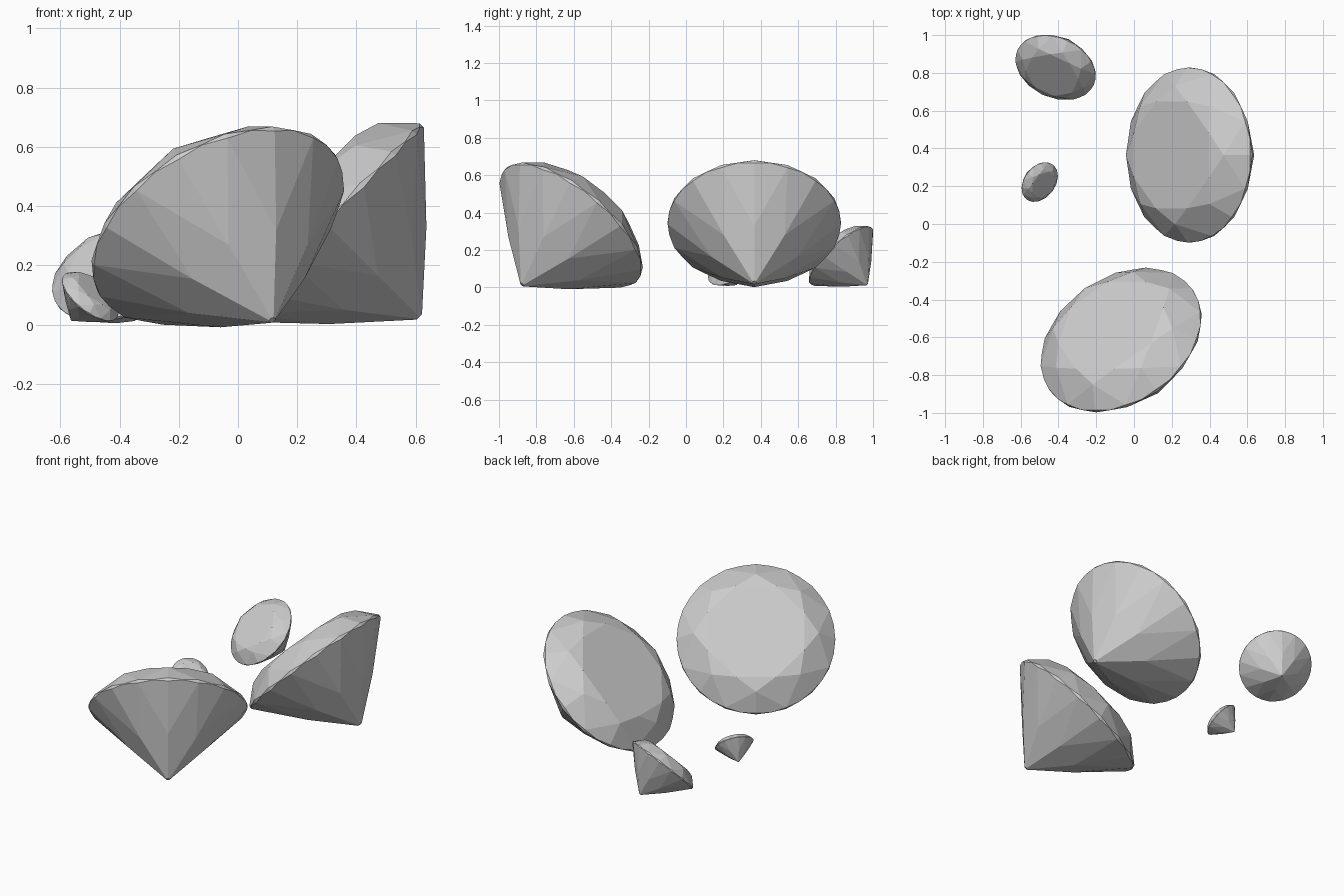
import bpy, bmesh
from math import radians, cos, sin, tan
from mathutils import Vector, Matrix

if "Cube" in bpy.data.objects:
    bpy.data.objects.remove(bpy.data.objects["Cube"])

GIRDLE = 0.022            # half thickness of the girdle (radius = 1)
TABLE_R, TABLE_Z = 0.66, 0.29
STAR_R = 0.79
CULET_Z = -1.0
FORK_R = 0.50


def polar(r, deg, z):
    a = radians(deg)
    return Vector((r * cos(a), r * sin(a), z))


def cut(bm, a, b, c):
    """Slice off everything outside the plane through three points."""
    n = (b - a).cross(c - a).normalized()
    if n.dot(a) < 0:
        n.negate()
    geom = bm.verts[:] + bm.edges[:] + bm.faces[:]
    res = bmesh.ops.bisect_plane(bm, geom=geom, dist=1e-5, plane_co=a,
                                 plane_no=n, clear_outer=True)
    edges = [e for e in res['geom_cut']
             if isinstance(e, bmesh.types.BMEdge) and e.is_boundary]
    if len(edges) > 2:
        bmesh.ops.contextual_create(bm, geom=edges)


def side_points(sign, inner_r, inner_z, split_r, deg):
    """Kite facet tip, and the split vertex lying on that kite plane."""
    g = sign * GIRDLE
    z = g + (inner_z - g) * (1 - split_r * cos(radians(22.5))) / (1 - inner_r)
    return polar(1, deg, g), polar(inner_r, deg, inner_z), z


def brilliant(name, radius, centre, azimuth):
    bm = bmesh.new()
    bmesh.ops.create_cone(bm, cap_ends=True, segments=32, radius1=1, radius2=1,
                          depth=2.2, matrix=Matrix.Rotation(radians(22.5), 4, 'Z'))
    for sign, ir, iz, sr in ((1, TABLE_R, TABLE_Z, STAR_R),
                             (-1, 0.0, CULET_Z, FORK_R)):
        for k in range(8):
            d = 22.5 + 45 * k
            rim, inner, z = side_points(sign, ir, iz, sr, d)
            # main kite facet
            tangent = polar(1, d + 90, 0)
            cut(bm, rim, inner, rim + tangent)
            # pair of half facets along the girdle
            for s in (-1, 1):
                cut(bm, rim, polar(1, d + 22.5 * s, sign * GIRDLE),
                    polar(sr, d + 22.5 * s, z))
            # star facet beside the table
            if sign > 0:
                cut(bm, inner, polar(ir, d + 45, iz), polar(sr, d + 22.5, z))
    # flat table and tiny flat culet
    for z in (TABLE_Z, CULET_Z + 0.025):
        cut(bm, Vector((0, 0, z)), Vector((1, 0, z)), Vector((0, 1, z)))
    bmesh.ops.remove_doubles(bm, verts=bm.verts[:], dist=1e-4)
    bmesh.ops.recalc_face_normals(bm, faces=bm.faces[:])
    bmesh.ops.scale(bm, vec=(radius,) * 3, verts=bm.verts[:])
    mesh = bpy.data.meshes.new(name)
    bm.to_mesh(mesh)
    bm.free()
    ob = bpy.data.objects.new(name, mesh)
    # every stone lies on its pavilion, tipped 45 degrees
    ob.rotation_euler = (0, radians(45), radians(azimuth))
    ob.location = centre
    bpy.context.collection.objects.link(ob)


brilliant("large_gem_right", 0.463, (0.293, 0.365, 0.345), 180)
brilliant("large_gem_front", 0.463, (-0.068, -0.614, 0.334), 125)
brilliant("medium_gem_back", 0.222, (-0.415, 0.829, 0.169), 245)
brilliant("small_gem_left", 0.115, (-0.499, 0.222, 0.094), -37)
